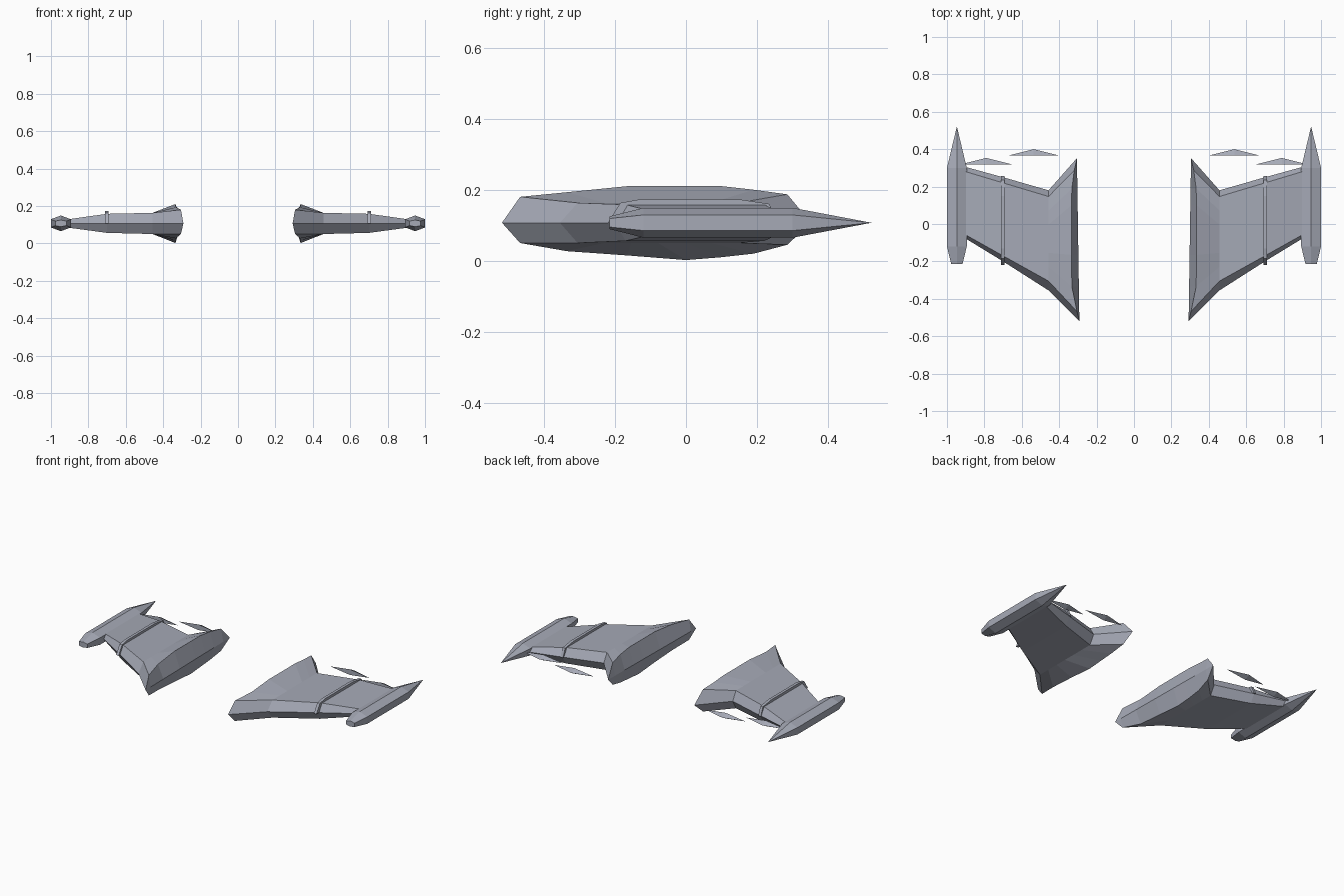
import bpy, bmesh

if "Cube" in bpy.data.objects:
    bpy.data.objects.remove(bpy.data.objects["Cube"])

MID = 0.107  # height of the sharp edge line

hull = bpy.data.materials.new("blue_grey_hull")
hull.use_nodes = True
hull.diffuse_color = (0.38, 0.40, 0.47, 1)
hull.node_tree.nodes["Principled BSDF"].inputs["Base Color"].default_value = (0.38, 0.40, 0.47, 1)


def finish(name, bm):
    """Turn a bmesh into a flat-shaded object mirrored to both sides."""
    bmesh.ops.recalc_face_normals(bm, faces=bm.faces)
    mesh = bpy.data.meshes.new(name)
    bm.to_mesh(mesh)
    bm.free()
    mesh.materials.append(hull)
    obj = bpy.data.objects.new(name, mesh)
    bpy.context.collection.objects.link(obj)
    obj.modifiers.new("both_sides", "MIRROR")


def loft(name, rings, cap_start=True, cap_end=True):
    """Skin equal-length rings of points, merging any that coincide."""
    bm = bmesh.new()
    rows = [[bm.verts.new(p) for p in ring] for ring in rings]
    n = len(rows[0])
    for a, b in zip(rows, rows[1:]):
        for i in range(n):
            j = (i + 1) % n
            bm.faces.new((a[i], a[j], b[j], b[i]))
    if cap_start:
        bm.faces.new(rows[0][::-1])
    if cap_end:
        bm.faces.new(rows[-1])
    bmesh.ops.remove_doubles(bm, verts=bm.verts, dist=0.0005)
    finish(name, bm)


# Flared root ridge: x, y, top z, bottom z from front to back
ridge = [
    (0.305, -0.467, 0.180, 0.050),
    (0.332, -0.335, 0.193, 0.027),
    (0.335, -0.165, 0.210, 0.015),
    (0.335, 0.000, 0.210, 0.002),
    (0.335, 0.100, 0.210, 0.010),
    (0.332, 0.190, 0.200, 0.020),
    (0.320, 0.285, 0.187, 0.045),
]
nose, tail = (0.292, -0.518, MID), (0.305, 0.352, MID)

# Sharp inner edge running from nose to tail
spine = []
for x, y, top, bottom in ridge:
    t = (y - nose[1]) / (tail[1] - nose[1])
    spine.append((nose[0] + t * (tail[0] - nose[0]), y, MID))


def closed_ring(front, top, back, bottom):
    return [front] + top + [back] + bottom[::-1]


def wing_section(x, lead, front, rear, trail, top, bottom):
    n = len(ridge) - 1
    ys = [front + (rear - front) * i / n for i in range(n + 1)]
    return closed_ring((x, lead, MID), [(x, y, top) for y in ys],
                       (x, trail, MID), [(x, y, bottom) for y in ys])


# Wing with bevelled leading and trailing edges
loft("wing", [
    closed_ring(nose, spine, tail, spine),
    closed_ring(nose, [(x, y, t) for x, y, t, b in ridge],
                tail, [(x, y, b) for x, y, t, b in ridge]),
    wing_section(0.457, -0.355, -0.305, 0.147, 0.18, 0.163, 0.05),
    wing_section(0.70, -0.20, -0.17, 0.22, 0.25, 0.158, 0.056),
    wing_section(0.90, -0.078, -0.058, 0.28, 0.305, 0.13, 0.083),
], cap_start=False)


# Wing tip pod: hexagonal body with a blunt front and a long pointed tail
def pod_ring(y, w, side, tall):
    shape = [(0, tall), (w, side), (w, -side), (0, -tall), (-w, -side), (-w, side)]
    return [(0.947 + dx, y, MID + dz) for dx, dz in shape]


loft("tip_pod", [
    pod_ring(-0.215, 0.03, 0.012, 0.018),
    pod_ring(-0.12, 0.053, 0.022, 0.042),
    pod_ring(0.30, 0.053, 0.022, 0.042),
    pod_ring(0.522, 0, 0, 0),
], cap_end=False)

# Raised strap over the wing
strap = [(-0.22, MID), (-0.185, 0.163), (-0.13, 0.173), (0.15, 0.173),
         (0.235, 0.16), (0.257, MID)]
loft("wing_strap", [[(x, y, z) for y, z in strap] for x in (0.692, 0.71)])

# Floating slivers behind the trailing edge
for name, x, y in (("inner_sliver", 0.537, 0.365), ("outer_sliver", 0.79, 0.318)):
    bm = bmesh.new()
    corners = [(x - 0.14, y, MID), (x, y, MID + 0.018), (x + 0.14, y, MID), (x, y, MID - 0.018)]
    rim = [bm.verts.new(p) for p in corners]
    back = bm.verts.new((x, y + 0.035, MID))
    bm.faces.new(rim)
    for i in range(4):
        bm.faces.new((rim[i], rim[(i + 1) % 4], back))
    finish(name, bm)
